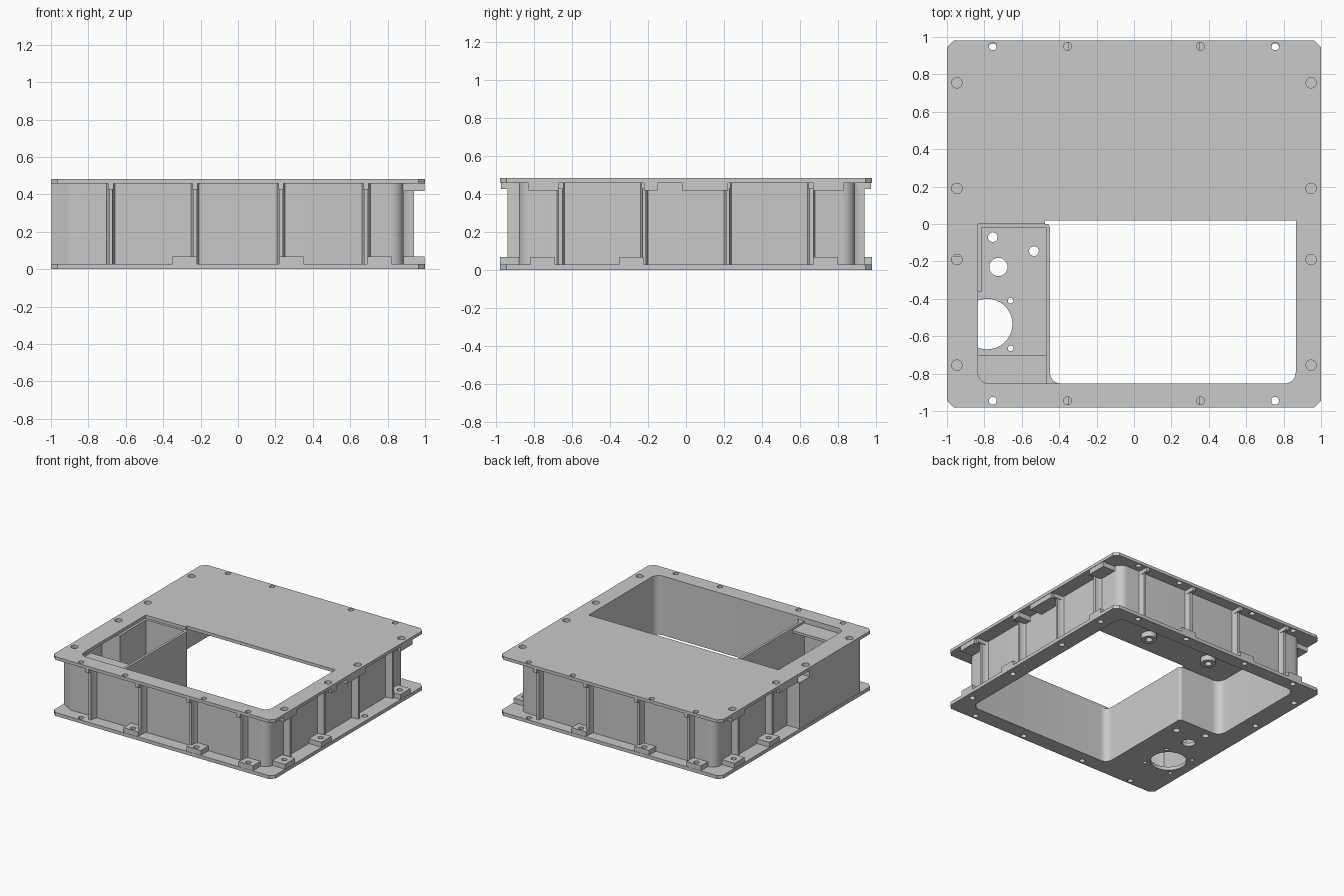
import bpy, bmesh, math
from mathutils import Vector

if "Cube" in bpy.data.objects:
    bpy.data.objects.remove(bpy.data.objects["Cube"], do_unlink=True)

metal = bpy.data.materials.new("cast_metal_grey")
metal.use_nodes = True
GREY = (0.585, 0.585, 0.585, 1)
metal.diffuse_color = GREY
metal.node_tree.nodes["Principled BSDF"].inputs["Base Color"].default_value = GREY


def circle(cx, cy, r, n=28):
    return [(cx + r * math.cos(math.tau * i / n), cy + r * math.sin(math.tau * i / n)) for i in range(n)]


def rect(x0, x1, y0, y1):
    return [(x0, y0), (x1, y0), (x1, y1), (x0, y1)]


def fillet(corners, steps=7):
    """Closed outline; a corner with a third value is rounded by that radius."""
    out = []
    for i, c in enumerate(corners):
        p = Vector((c[0], c[1]))
        if len(c) < 3:
            out.append((p.x, p.y))
            continue
        before, after = corners[i - 1], corners[(i + 1) % len(corners)]
        a = (Vector(before[:2]) - p).normalized()
        b = (Vector(after[:2]) - p).normalized()
        r = c[2]
        half = math.acos(max(-1, min(1, a.dot(b)))) / 2
        centre = p + (a + b).normalized() * (r / math.sin(half))
        start = p + a * (r / math.tan(half)) - centre
        end = p + b * (r / math.tan(half)) - centre
        first = math.atan2(start.y, start.x)
        sweep = math.atan2(start.x * end.y - start.y * end.x, start.dot(end))
        for k in range(steps + 1):
            t = first + sweep * k / steps
            out.append((centre.x + r * math.cos(t), centre.y + r * math.sin(t)))
    return out


def slab(name, outlines, z0, z1):
    """Fill flat outlines (inner ones become holes) and extrude from z0 to z1."""
    curve = bpy.data.curves.new(name, "CURVE")
    curve.dimensions = "2D"
    curve.fill_mode = "BOTH"
    curve.extrude = (z1 - z0) / 2
    for pts in outlines:
        spline = curve.splines.new("POLY")
        spline.points.add(len(pts) - 1)
        for sp, (x, y) in zip(spline.points, pts):
            sp.co = (x, y, 0, 1)
        spline.use_cyclic_u = True
    temp = bpy.data.objects.new(name + "_outline", curve)
    bpy.context.scene.collection.objects.link(temp)
    graph = bpy.context.evaluated_depsgraph_get()
    mesh = bpy.data.meshes.new_from_object(temp.evaluated_get(graph))
    bpy.data.objects.remove(temp, do_unlink=True)
    bpy.data.curves.remove(curve)
    bm = bmesh.new()
    bm.from_mesh(mesh)
    bmesh.ops.remove_doubles(bm, verts=bm.verts, dist=1e-5)
    bmesh.ops.translate(bm, verts=bm.verts, vec=(0, 0, (z0 + z1) / 2))
    bmesh.ops.recalc_face_normals(bm, faces=bm.faces)
    bm.to_mesh(mesh)
    bm.free()
    mesh.name = name
    mesh.materials.clear()
    mesh.materials.append(metal)
    obj = bpy.data.objects.new(name, mesh)
    bpy.context.scene.collection.objects.link(obj)
    bpy.ops.object.select_all(action="DESELECT")
    obj.select_set(True)
    bpy.context.view_layer.objects.active = obj
    bpy.ops.object.shade_smooth_by_angle(angle=math.radians(30))


# Heights of the two flanges
FLOOR, ROOF, TOP = 0.028, 0.458, 0.483

# Shared flange outline with clipped corners
C = 0.035
flange = [(-1 + C, -.98), (1 - C, -.98), (1, -.98 + C), (1, .98 - C),
          (1 - C, .98), (-1 + C, .98), (-1, .98 - C), (-1, -.98 + C)]

# Top plate with its wide window and bolt holes
window = fillet([(-.835, 0), (-.475, 0), (-.475, .02), (.865, .02),
                 (.865, -.853, .06), (-.835, -.853, .06)])
top_holes = [circle(sx * x, y, .021) for sx in (-1, 1) for x in (.355, .755) for y in (-.945, .95)]
top_holes += [circle(sx * .947, sy * y, .028) for sx in (-1, 1) for sy in (-1, 1) for y in (.19, .755)]
slab("top_plate", [flange, window] + top_holes, ROOF, TOP)

# Bottom flange and compartment floor in one sheet
cavity = [(-.835, .87, .07), (-.835, 0, .07), (-.45, 0, .02), (-.45, -.853, .06),
          (.865, -.853, .06), (.865, .87, .07)]
floor_holes = [circle(-.755, -.07, .026), circle(-.535, -.145, .026), circle(-.725, -.23, .049),
               circle(-.785, -.535, .135, 48)]
floor_holes += [circle(x, y, .015) for x in (-.66, -.91) for y in (-.41, -.665)]
PAD_MID = .285
flange_holes = [circle(sx * x, sy * .945, .021) for sx in (-1, 1) for sy in (-1, 1) for x in (PAD_MID, .755)]
flange_holes += [circle(.945, y, .022) for y in (-.755, -PAD_MID, PAD_MID, .735)]
flange_holes += [circle(-.945, y, .022) for y in (PAD_MID, .735)]
slab("bottom_flange", [flange, fillet(cavity)] + floor_holes + flange_holes, 0, FLOOR)

# Perimeter wall, divider and the bulged compartment side
outer = fillet([(-.9, -.88), (.885, -.88, .07), (.885, .89, .07), (-.885, .89, .07),
                (-.885, -.17), (-.998, -.17), (-.998, -.82)])
compartment = fillet([(-.815, -.02), (-.47, -.02), (-.47, -.855), (-.89, -.855),
                      (-.975, -.81), (-.975, -.36), (-.815, -.36)])
slab("perimeter_wall", [outer, fillet(cavity), compartment], FLOOR, ROOF)
slab("bulge_step", [rect(-.998, -.88, -.171, -.04)], FLOOR, .405)
slab("compartment_ledge", [rect(-.84, -.46, -.86, -.70)], .42, .44)


def place(side, u, v):
    """Map distance u along a side and v outward to plan coordinates."""
    return {"front": (u, -v), "back": (u, v), "left": (v, u), "right": (-v, u)}[side]


def side_box(side, u0, u1, v0, v1):
    return [place(side, u, v) for u, v in ((u0, v0), (u1, v0), (u1, v1), (u0, v1))]


# Stiffening ribs with flared feet and small gussets under the top flange
ribs = {"front": (-.68, -.23, .23, .685), "back": (-.68, -.23, .23, .68),
        "left": (-.66, -.22, .22, .66), "right": (.22, .66)}
for side, spots in ribs.items():
    tip = .94
    for i, u in enumerate(spots):
        shape = [(-.024, .875), (.024, .875), (.016, .896), (.01, .91),
                 (.01, tip), (-.01, tip), (-.01, .91), (-.016, .896)]
        slab(f"{side}_rib_{i + 1}", [[place(side, u + du, v) for du, v in shape]], FLOOR, ROOF)
        slab(f"{side}_rib_gusset_{i + 1}", [side_box(side, u - .014, u + .014, .88, .975)], .425, ROOF)

# Raised bolt pads on the bottom flange
pads = {"front": (-PAD_MID, PAD_MID, .755), "back": (-.755, -PAD_MID, PAD_MID),
        "left": (-.755, -PAD_MID, .735), "right": (PAD_MID, .735)}
for side, spots in pads.items():
    reach = .978 if side in ("front", "back") else .998
    for i, u in enumerate(spots):
        hole = circle(*place(side, u, .945), .021)
        slab(f"{side}_bolt_pad_{i + 1}", [side_box(side, u - .065, u + .065, .88, reach), hole], FLOOR, .068)

# Thickened stretches under the top flange on the long sides
thick = {"left": ((-.83, -.67), (-.22, -.15), (-.02, .22), (.67, .83)),
         "right": ((-.02, .22), (.67, .83))}
for side, spans in thick.items():
    for i, (a, b) in enumerate(spans):
        slab(f"{side}_top_thickening_{i + 1}", [side_box(side, a, b, .88, .997)], .418, ROOF)

# Threaded bosses hanging under the closed half of the top plate
for i, (x, y) in enumerate(((.03, .21), (-.54, .22))):
    slab(f"underside_boss_{i + 1}", [circle(x, y, .058), circle(x, y, .026)], .415, ROOF)
